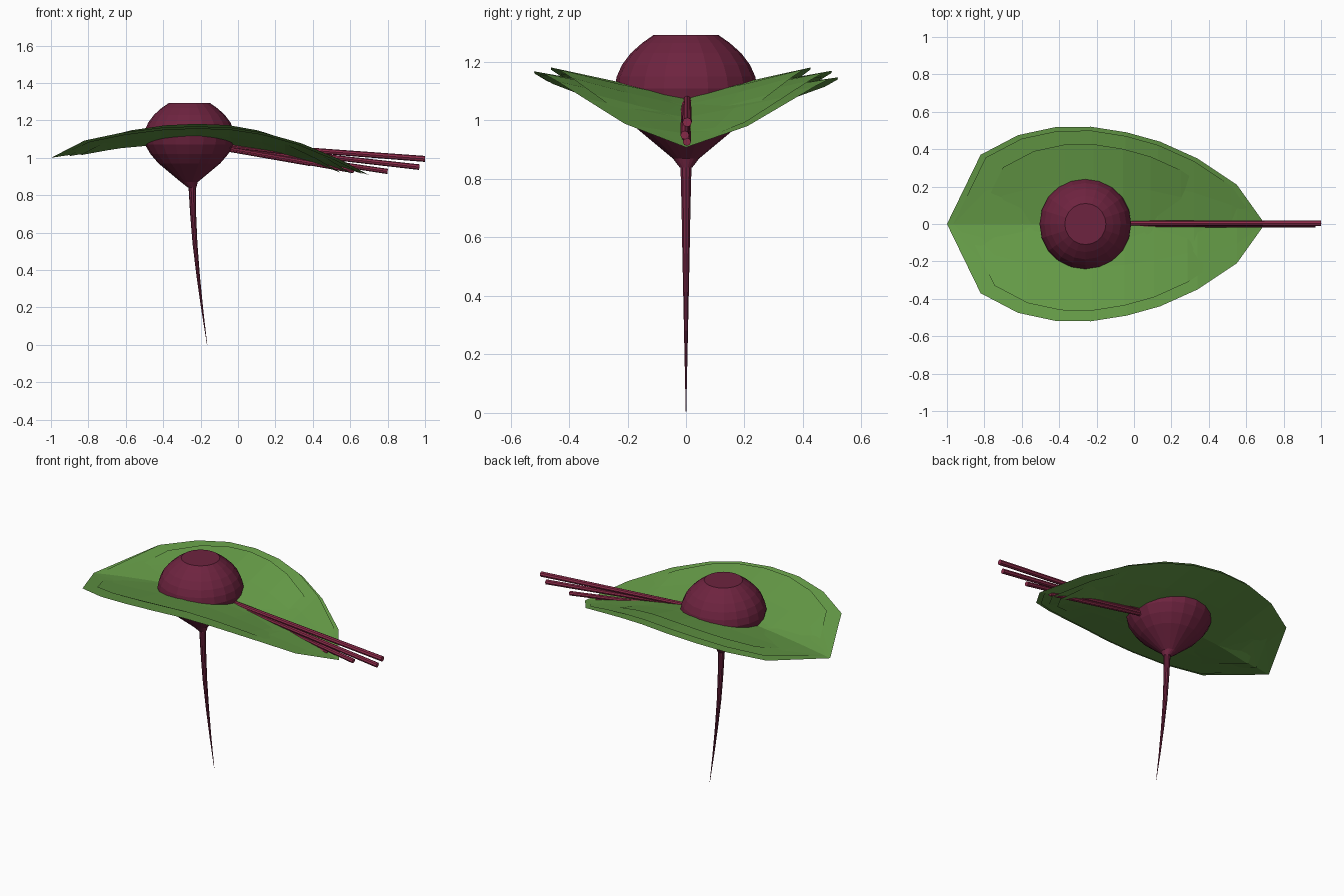
import bpy, math
from mathutils import Vector

if "Cube" in bpy.data.objects:
    bpy.data.objects.remove(bpy.data.objects["Cube"])


def material(name, rgb):
    m = bpy.data.materials.new(name)
    m.diffuse_color = (*rgb, 1)
    m.use_nodes = True
    m.node_tree.nodes["Principled BSDF"].inputs["Base Color"].default_value = m.diffuse_color
    return m


BEET = material("beet purple", (0.155, 0.017, 0.05))
STALK = material("stalk red", (0.27, 0.025, 0.07))
LEAF = material("leaf green", (0.133, 0.335, 0.064))


def make(name, verts, faces, mat, smooth=False):
    me = bpy.data.meshes.new(name)
    me.from_pydata(verts, [], faces)
    me.materials.append(mat)
    for p in me.polygons:
        p.use_smooth = smooth
    ob = bpy.data.objects.new(name, me)
    bpy.context.collection.objects.link(ob)
    return ob


def lathe(name, rings, sides, mat):
    """Rings are (centre x, z, radius), from bottom to top."""
    verts = [(x + r * math.cos(2 * math.pi * k / sides), r * math.sin(2 * math.pi * k / sides), z)
             for x, z, r in rings for k in range(sides)]
    faces = [(i * sides + k, i * sides + (k + 1) % sides,
              (i + 1) * sides + (k + 1) % sides, (i + 1) * sides + k)
             for i in range(len(rings) - 1) for k in range(sides)]
    faces.append(tuple(reversed(range(sides))))
    faces.append(tuple(range((len(rings) - 1) * sides, len(rings) * sides)))
    return make(name, verts, faces, mat)


# bulb with flat cut top
CX = -0.26
bulb = [(0.84, 0.022), (0.87, 0.045), (0.92, 0.105), (0.97, 0.165), (1.02, 0.208),
        (1.07, 0.237), (1.11, 0.245), (1.15, 0.237), (1.19, 0.219), (1.23, 0.189),
        (1.265, 0.15), (1.293, 0.11)]
lathe("bulb", [(CX + (0.015 if z < 0.86 else 0), z, r) for z, r in bulb], 20, BEET)

# thin bent tap root
root = [(-0.165, 0.0, 0.0008), (-0.19, 0.18, 0.005), (-0.212, 0.36, 0.009),
        (-0.23, 0.54, 0.013), (-0.24, 0.7, 0.016), (-0.245, 0.85, 0.02)]
lathe("tap_root", root, 10, BEET)

# leaf stations: x, half width, edge height, midrib height
STATIONS = [(-1.0, 0.0, 1.0, 1.0), (-0.82, 0.37, 1.085, 1.027), (-0.62, 0.475, 1.125, 1.052),
            (-0.42, 0.518, 1.15, 1.07), (-0.23, 0.52, 1.158, 1.08), (-0.04, 0.49, 1.152, 1.068),
            (0.14, 0.44, 1.125, 1.04), (0.34, 0.35, 1.07, 1.005), (0.55, 0.21, 0.985, 0.955),
            (0.7, 0.0, 0.908, 0.908)]
COLUMNS = [-1, -0.5, 0, 0.5, 1]


def leaf(name, scale, lift, roll):
    verts, faces, n = [], [], len(COLUMNS)
    for x, w, ze, zm in STATIONS:
        for c in COLUMNS:
            t = abs(c)
            z = zm + (ze - zm) * (0.85 * t + 0.15 * t * t)
            y = c * w
            verts.append((-0.15 + (x + 0.15) * scale, y * scale, z + lift + roll * y))
    for i in range(len(STATIONS) - 1):
        for k in range(n - 1):
            a = i * n + k
            quad = (a, a + n, a + n + 1, a + 1)
            if i == 0:                      # pointed ends close as triangles
                quad = (2, a + n, a + n + 1)
            elif i == len(STATIONS) - 2:
                quad = (a, a + n + 2 - k, a + 1)
            faces.append(quad)
    make(name, verts, faces, LEAF)


# nested leaves, each a little smaller and rolled
for i, (s, lift, roll) in enumerate([(1.0, 0.0, -0.02), (0.96, 0.006, 0.012),
                                     (0.89, 0.008, -0.03), (0.82, 0.013, 0.02)]):
    leaf(f"leaf_{i + 1}", s, lift, roll)


# straight stalks fanning out of the bulb along the fold
def stalk(name, start, end, r, sides=8):
    a, b = Vector(start), Vector(end)
    q = (b - a).to_track_quat('Z', 'Y')
    ring = [Vector((math.cos(2 * math.pi * k / sides), math.sin(2 * math.pi * k / sides), 0))
            for k in range(sides)]
    verts = [p + q @ (v * rad) for p, rad in ((a, r * 0.8), (b, r)) for v in ring]
    faces = [(k, (k + 1) % sides, sides + (k + 1) % sides, sides + k) for k in range(sides)]
    faces += [tuple(reversed(range(sides))), tuple(range(sides, 2 * sides))]
    make(name, [tuple(v) for v in verts], faces, STALK)


ENDS = [(1.0, 0.004, 0.994), (0.97, -0.004, 0.95), (0.8, 0.003, 0.927),
        (0.62, -0.003, 0.93), (0.39, 0.0, 0.967)]
for i, (x, y, z) in enumerate(ENDS):
    stalk(f"stalk_{i + 1}", (-0.12, y, 1.078 - 0.006 * i), (x, y, z), 0.016 - 0.001 * i)
